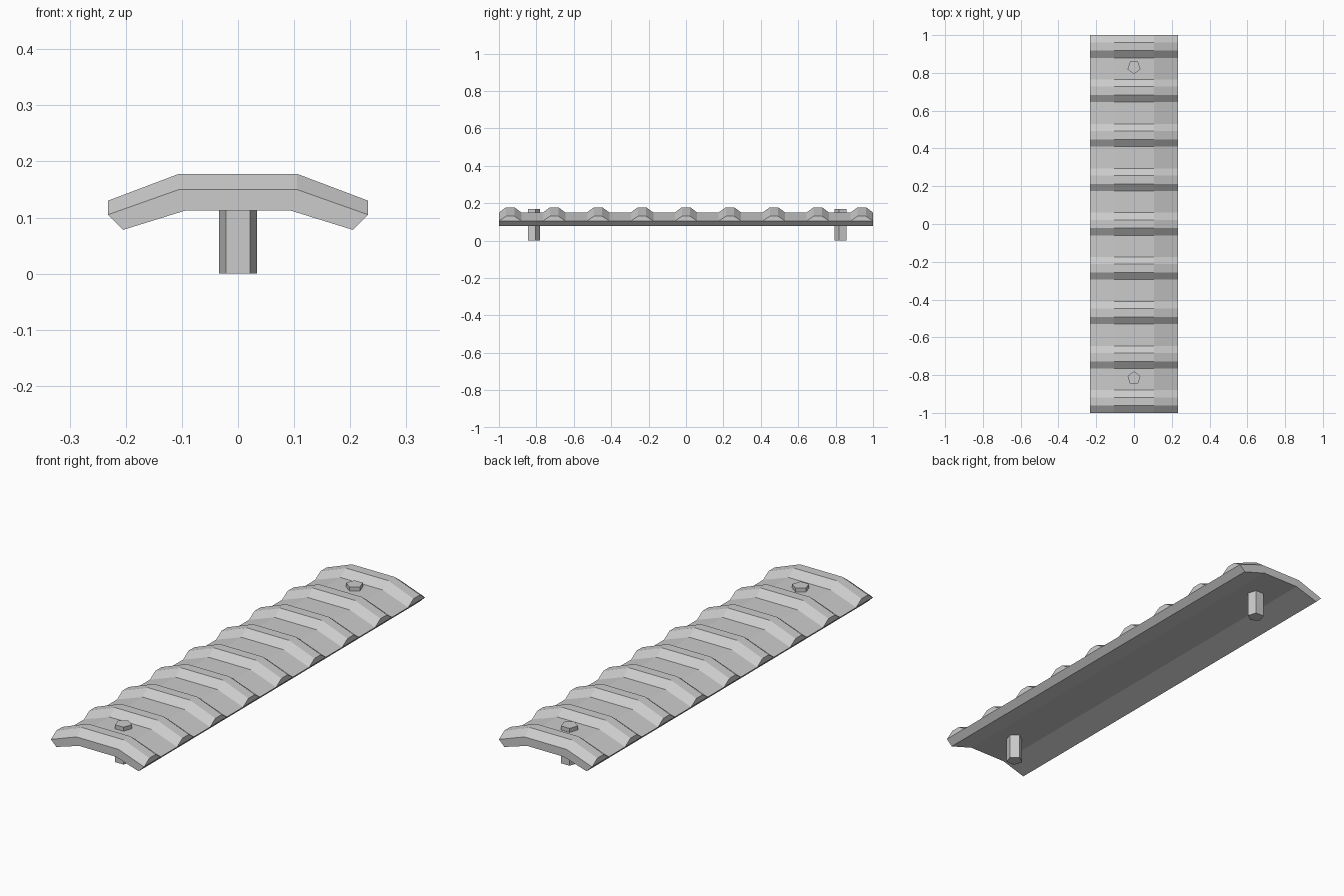
import bpy, bmesh, math

if "Cube" in bpy.data.objects:
    bpy.data.objects.remove(bpy.data.objects["Cube"])

# Arched line across the plate, left to right
XS = (-0.232, -0.105, 0.105, 0.232)
PLATE_TOP = (0.105, 0.150, 0.150, 0.105)
RIDGE_TOP = (0.130, 0.178, 0.178, 0.130)
COUNT, PITCH = 9, 0.235


def add_object(name, bm):
    bmesh.ops.recalc_face_normals(bm, faces=bm.faces)
    mesh = bpy.data.meshes.new(name)
    bm.to_mesh(mesh)
    bm.free()
    obj = bpy.data.objects.new(name, mesh)
    bpy.context.collection.objects.link(obj)
    return obj


# Arched plate: closed cross-section swept along y
bm = bmesh.new()
section = list(zip(XS, PLATE_TOP)) + [(0.205, 0.078), (0.092, 0.113),
                                      (-0.092, 0.113), (-0.205, 0.078)]
front, back = [[bm.verts.new((x, y, z)) for x, z in section] for y in (-1, 1)]
n = len(section)
for i in range(n):
    j = (i + 1) % n
    bm.faces.new((front[i], front[j], back[j], back[i]))
bm.faces.new(front)
bm.faces.new(back)
add_object("arched_plate", bm)

# Cross ridge: bevelled bar following the arch, open where it meets the plate
bm = bmesh.new()
lines = [(-0.06, PLATE_TOP), (-0.022, RIDGE_TOP), (0.022, RIDGE_TOP), (0.06, PLATE_TOP)]
rows = [[bm.verts.new((x, y - 0.94, z)) for x, z in zip(XS, zs)] for y, zs in lines]
for a, b in zip(rows, rows[1:]):
    for i in range(3):
        bm.faces.new((a[i], a[i + 1], b[i + 1], b[i]))
for end in (0, 3):
    bm.faces.new([row[end] for row in rows])
ridges = add_object("cross_ridges", bm)
# The open shell must face upwards
if sum(f.normal.z * f.calc_area() if hasattr(f, "calc_area") else f.normal.z * f.area
       for f in ridges.data.polygons) < 0:
    ridges.data.flip_normals()
array = ridges.modifiers.new("repeat", 'ARRAY')
array.count = COUNT
array.use_relative_offset = False
array.use_constant_offset = True
array.constant_offset_displace = (0, PITCH, 0)

# Five-sided pegs, pointed edge towards the middle
for name, y, turn in (("front_peg", -0.816, math.pi / 2), ("back_peg", 0.83, -math.pi / 2)):
    bm = bmesh.new()
    rings = [[bm.verts.new((0.036 * math.cos(turn + k * math.tau / 5),
                            y + 0.036 * math.sin(turn + k * math.tau / 5), z))
              for k in range(5)] for z in (0, 0.168)]
    for k in range(5):
        m = (k + 1) % 5
        bm.faces.new((rings[0][k], rings[0][m], rings[1][m], rings[1][k]))
    for ring in rings:
        bm.faces.new(ring)
    add_object(name, bm)
